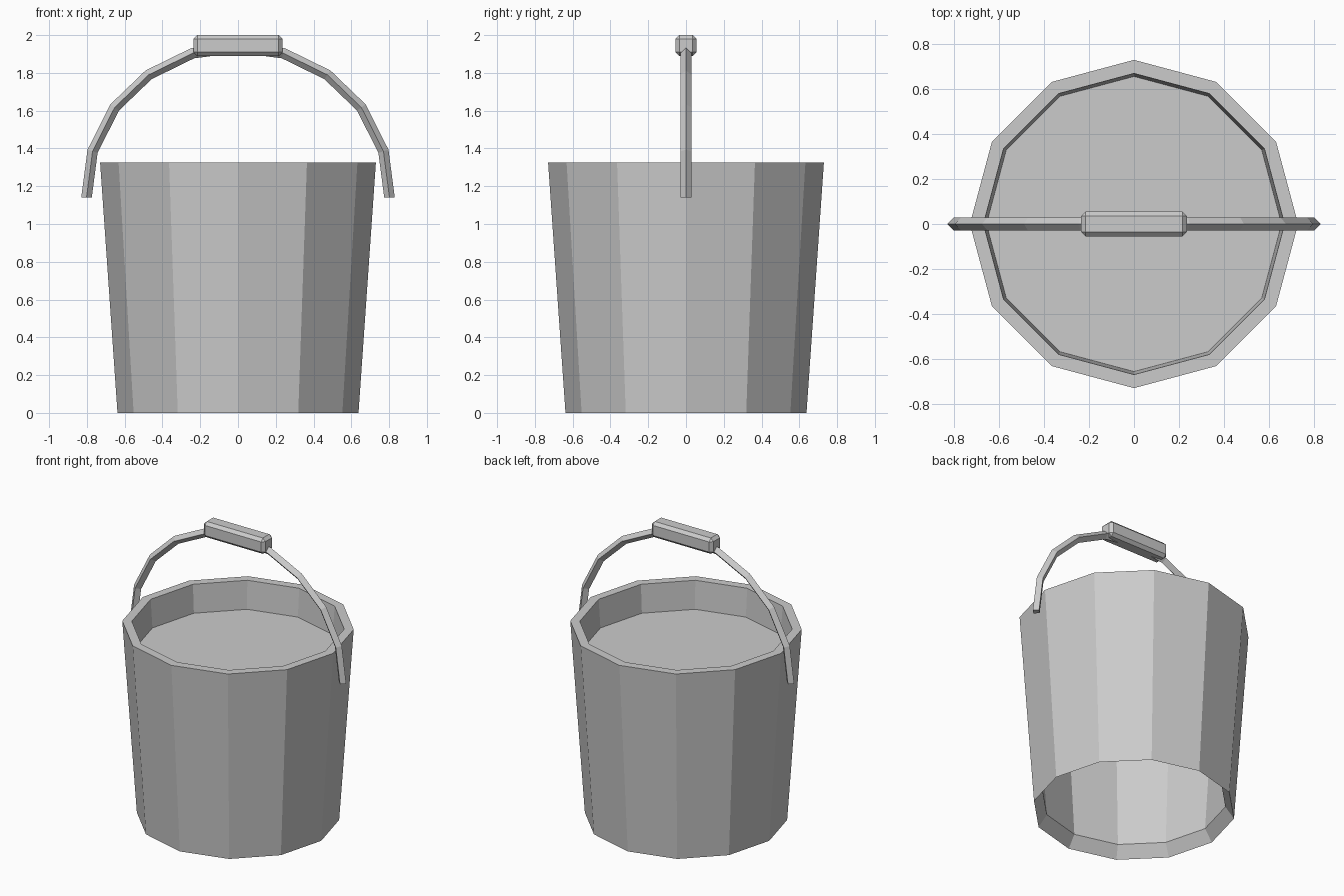
import bpy, bmesh, math
from mathutils import Vector

if "Cube" in bpy.data.objects:
    bpy.data.objects.remove(bpy.data.objects["Cube"])

mat = bpy.data.materials.new("plain grey")
mat.diffuse_color = (0.6, 0.6, 0.6, 1)
mat.use_nodes = True
mat.node_tree.nodes["Principled BSDF"].inputs["Base Color"].default_value = mat.diffuse_color


def finish(name, bm):
    bmesh.ops.recalc_face_normals(bm, faces=bm.faces[:])
    me = bpy.data.meshes.new(name)
    bm.to_mesh(me)
    bm.free()
    me.materials.append(mat)
    ob = bpy.data.objects.new(name, me)
    bpy.context.collection.objects.link(ob)
    return ob


def bridge(bm, a, b):
    n = len(a)
    for i in range(n):
        bm.faces.new((a[i], a[(i + 1) % n], b[(i + 1) % n], b[i]))


def circle(bm, r, z, n=12):
    return [bm.verts.new((r * math.cos(2 * math.pi * i / n),
                          r * math.sin(2 * math.pi * i / n), z)) for i in range(n)]


# Bucket wall: open-bottomed tapered shell with a sloping lower lip
bm = bmesh.new()
profile = [(0.638, 0), (0.73, 1.325), (0.67, 1.325), (0.583, 0.08)]
rings = [circle(bm, r, z) for r, z in profile]
for i in range(4):
    bridge(bm, rings[i], rings[(i + 1) % 4])
finish("bucket_wall", bm)

# Flat surface of the contents, just below the rim
bm = bmesh.new()
f = bm.faces.new(circle(bm, 0.657, 1.13))
me_ob = finish("contents_surface", bm)
if me_ob.data.polygons[0].normal.z < 0:
    me_ob.data.flip_normals()

# Bail: diamond-section bar swept along an arch
half = [(0.802, 1.14), (0.77, 1.385), (0.653, 1.617), (0.473, 1.79), (0.24, 1.904)]
path = [Vector((-x, z)) for x, z in half] + [Vector((0, 1.935))] + \
       [Vector((x, z)) for x, z in reversed(half)]
bm = bmesh.new()
rings = []
last = len(path) - 1
for i, p in enumerate(path):
    if i in (0, last):
        out = Vector((-1 if i == 0 else 1, 0))      # ends cut level
    else:
        t = (path[i + 1] - path[i - 1]).normalized()
        out = Vector((-t.y, t.x))
    r = 0.028
    rings.append([bm.verts.new((p.x + out.x * a, b, p.y + out.y * a))
                  for a, b in ((r, 0), (0, r), (-r, 0), (0, -r))])
for a, b in zip(rings, rings[1:]):
    bridge(bm, a, b)
bm.faces.new(rings[0])
bm.faces.new(rings[-1])
finish("bail_handle", bm)

# Grip: chamfered block at the top of the bail
bm = bmesh.new()
bmesh.ops.create_cube(bm, size=1)
for v in bm.verts:
    v.co = (v.co.x * 0.47, v.co.y * 0.11, v.co.z * 0.11 + 1.945)
bmesh.ops.bevel(bm, geom=bm.edges[:], offset=0.02, segments=1,
                profile=0.5, affect='EDGES')
finish("handle_grip", bm)
